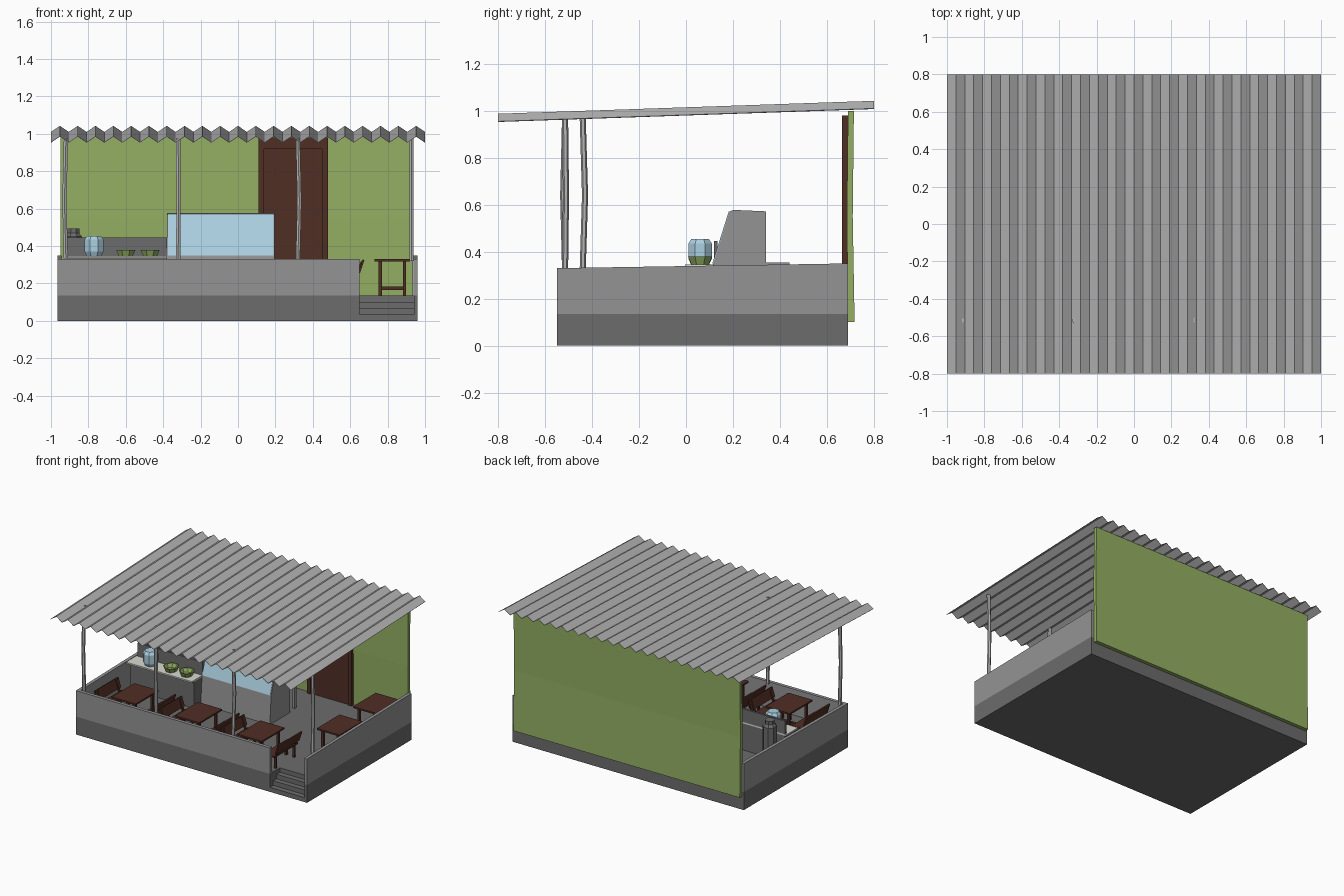
import bpy, bmesh, math
from mathutils import Vector

if "Cube" in bpy.data.objects:
    bpy.data.objects.remove(bpy.data.objects["Cube"])


def mat(name, rgb):
    m = bpy.data.materials.new(name)
    lin = [((c / 255 + 0.055) / 1.055) ** 2.4 for c in rgb]
    m.diffuse_color = (*lin, 1)
    m.use_nodes = True
    m.node_tree.nodes["Principled BSDF"].inputs["Base Color"].default_value = m.diffuse_color
    return m


ROOF = mat("galvanised_grey", (182, 182, 182))
WALL = mat("concrete_grey", (148, 148, 148))
DARK = mat("dark_concrete", (108, 108, 108))
GREEN = mat("leaf_green", (148, 175, 99))
BROWN = mat("dark_wood", (80, 46, 37))
BLUE = mat("pale_blue", (172, 208, 225))
PALE = mat("worktop_white", (218, 218, 212))


def finish(name, bm, material):
    bmesh.ops.recalc_face_normals(bm, faces=bm.faces)
    me = bpy.data.meshes.new(name)
    bm.to_mesh(me)
    bm.free()
    me.materials.append(material)
    ob = bpy.data.objects.new(name, me)
    bpy.context.collection.objects.link(ob)
    return ob


def prism(name, profile, x0, x1, material):
    """Extrude a (y, z) profile along x."""
    bm = bmesh.new()
    a = [bm.verts.new((x0, y, z)) for y, z in profile]
    b = [bm.verts.new((x1, y, z)) for y, z in profile]
    n = len(profile)
    bm.faces.new(a)
    bm.faces.new(b[::-1])
    for i in range(n):
        j = (i + 1) % n
        bm.faces.new((a[i], b[i], b[j], a[j]))
    return finish(name, bm, material)


def box(name, x0, x1, y0, y1, z0, z1, material):
    return prism(name, [(y0, z0), (y1, z0), (y1, z1), (y0, z1)], x0, x1, material)


def lathe(name, cx, cy, rings, material, sides=8, cap=True):
    """Stack rings of (radius, z, x shift, y shift)."""
    bm = bmesh.new()
    rows = []
    for r, z, dx, dy in rings:
        rows.append([bm.verts.new((cx + dx + r * math.cos(math.tau * (i + .5) / sides),
                                   cy + dy + r * math.sin(math.tau * (i + .5) / sides), z))
                     for i in range(sides)])
    for p, q in zip(rows, rows[1:]):
        for i in range(sides):
            j = (i + 1) % sides
            bm.faces.new((p[i], p[j], q[j], q[i]))
    bm.faces.new(rows[0][::-1])
    if cap:
        bm.faces.new(rows[-1])
    return finish(name, bm, material)


FLOOR = 0.135

# Base slab, with a notch at the front right for the steps
box("plinth_main", -0.965, 0.65, -0.55, 0.69, 0, FLOOR, DARK)
box("plinth_right", 0.65, 0.96, -0.43, 0.69, 0, FLOOR, DARK)
box("plinth_step_side", 0.94, 0.96, -0.55, -0.43, 0, FLOOR, DARK)
for i in range(3):
    box("step", 0.65, 0.94, -0.55 + 0.04 * i, -0.43, 0.034 * i, 0.034 * (i + 1), DARK)

# Low parapet walls on the front and both sides
box("front_parapet", -0.965, 0.65, -0.55, -0.525, FLOOR, 0.33, WALL)
side = [(-0.55, FLOOR), (0.69, FLOOR), (0.69, 0.35), (-0.55, 0.33)]
prism("left_parapet", side, -0.965, -0.94, WALL)
prism("right_parapet", side, 0.937, 0.96, WALL)

# Green rear wall
prism("rear_wall", [(0.69, 0.1), (0.718, 0.1), (0.71, 0.55), (0.715, 1.0),
                    (0.69, 1.0), (0.685, 0.55)], -0.95, 0.935, GREEN)

# Door with frame
box("door_leaf", 0.13, 0.46, 0.674, 0.69, FLOOR, 0.93, BROWN)
for x in (0.11, 0.45):
    box("door_jamb", x, x + 0.03, 0.664, 0.69, FLOOR, 0.98, BROWN)
box("door_lintel", 0.14, 0.45, 0.664, 0.69, 0.92, 0.98, BROWN)

# Corrugated roof, sloping up towards the back
bm = bmesh.new()
waves = 21
rows = []
for y, zc in ((-0.8, 0.97), (0.8, 1.025)):
    rows.append([bm.verts.new((-1 + i / waves, y, zc + (0.016 if i % 2 else -0.016)))
                 for i in range(2 * waves + 1)])
for i in range(2 * waves):
    bm.faces.new((rows[0][i], rows[0][i + 1], rows[1][i + 1], rows[1][i]))
roof = finish("corrugated_roof", bm, ROOF)
mod = roof.modifiers.new("sheet", "SOLIDIFY")
mod.thickness = 0.003
mod.offset = 0

# Slightly crooked roof posts
for x, y, bx, by in ((-0.92, -0.515, -0.008, 0), (-0.32, -0.515, 0.002, -0.008),
                     (0.32, -0.515, 0.008, 0.004), (0.928, -0.44, 0, 0.01)):
    lathe("roof_post", x, y, [(0.013, 0.32, 0, 0), (0.013, 0.64, bx, by),
                              (0.013, 0.975, 0, 0)], ROOF, 6)

# Serving counter on the left with a splash board
box("counter_body", -0.91, -0.38, 0.02, 0.12, FLOOR, 0.335, DARK)
box("counter_top", -0.93, -0.38, -0.005, 0.135, 0.335, 0.346, PALE)
box("splash_board", -0.92, -0.38, 0.12, 0.135, FLOOR, 0.445, DARK)

# Display case: sloped glass over a solid body
prism("display_case", [(0.10, FLOOR), (0.115, 0.345), (0.185, 0.57), (0.2, 0.578),
                       (0.34, 0.572), (0.34, FLOOR)], -0.38, 0.195, WALL)
prism("display_glass", [(0.112, 0.35), (0.118, 0.35), (0.19, 0.572), (0.182, 0.572)],
      -0.375, 0.19, BLUE)
box("rear_worktop", -0.38, 0.195, 0.34, 0.44, 0.335, 0.353, WALL)
for x in (-0.37, 0.165):
    box("rear_worktop_leg", x, x + 0.02, 0.41, 0.43, FLOOR, 0.335, WALL)

# Water cooler, bowls and a storage drum
lathe("cooler", -0.77, 0.06, [(0.042, 0.346, 0, 0), (0.054, 0.37, 0, 0), (0.054, 0.435, 0, 0),
                              (0.04, 0.455, 0, 0)], BLUE)
for x in (-0.6, -0.47):
    lathe("bowl", x, 0.06, [(0.04, 0.346, 0, 0), (0.056, 0.38, 0, 0), (0.048, 0.38, 0, 0),
                            (0.034, 0.354, 0, 0)], GREEN)
lathe("storage_drum", -0.88, 0.26, [(0.045, FLOOR, 0, 0), (0.05, 0.17, 0, 0), (0.05, 0.45, 0, 0),
                                    (0.034, 0.47, 0, 0), (0.034, 0.495, 0, 0)], DARK)


def table(cx, cy, w, d, top):
    box("table_top", cx - w / 2, cx + w / 2, cy - d / 2, cy + d / 2, top - 0.012, top, BROWN)
    for sx in (-1, 1):
        for sy in (-1, 1):
            x, y = cx + sx * (w / 2 - 0.03), cy + sy * (d / 2 - 0.03)
            box("table_leg", x - 0.009, x + 0.009, y - 0.009, y + 0.009, FLOOR, top - 0.012, BROWN)
    box("table_stretcher", cx - w / 2 + 0.03, cx + w / 2 - 0.03, cy - 0.01, cy + 0.01, 0.165, 0.185, BROWN)


def bench(cx, cy, s, d=0.28):
    """Bench long in y, with its leaning back on side s."""
    box("bench_seat", cx - 0.045, cx + 0.045, cy - d / 2, cy + d / 2, 0.225, 0.237, BROWN)
    for sy in (-1, 1):
        y = cy + sy * (d / 2 - 0.03)
        for sx in (-1, 1):
            x = cx + sx * 0.033
            box("bench_leg", x - 0.008, x + 0.008, y - 0.008, y + 0.008, FLOOR, 0.225, BROWN)
    back = box("bench_back", -0.005, 0.005, -d / 2, d / 2, 0.025, 0.1, BROWN)
    back.location = (cx + s * 0.045, cy, 0.232)
    back.rotation_euler.y = s * math.radians(18)
    for sy in (-1, 1):
        p = box("bench_back_post", -0.006, 0.006, -0.008, 0.008, -0.01, 0.09, BROWN)
        p.location = (cx + s * 0.04, cy + sy * (d / 2 - 0.03), 0.232)
        p.rotation_euler.y = s * math.radians(18)


# Dining sets along the front
for cx in (-0.62, -0.09, 0.43):
    table(cx, -0.34, 0.2, 0.27, 0.32)
    for s in (-1, 1):
        bench(cx + s * 0.165, -0.34, s)

# Tables beside the right wall
for cy in (0.03, 0.46):
    table(0.825, cy, 0.19, 0.27, 0.33)
